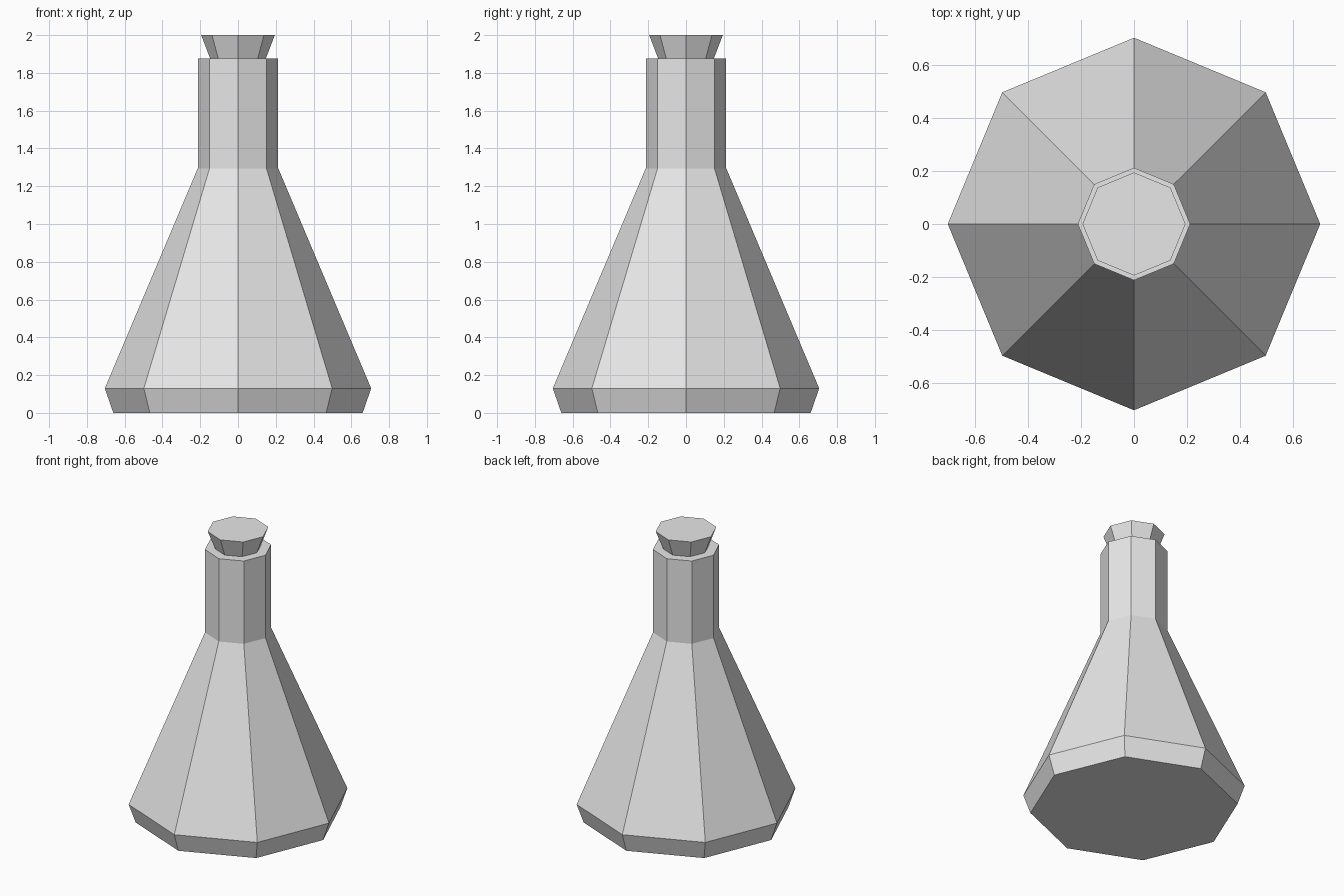
import bpy, bmesh
from math import cos, sin, tau

cube = bpy.data.objects.get("Cube")
if cube:
    bpy.data.objects.remove(cube, do_unlink=True)

SIDES = 8

grey = bpy.data.materials.new("light_grey")
grey.use_nodes = True
grey.diffuse_color = (0.8, 0.8, 0.8, 1)
grey.node_tree.nodes["Principled BSDF"].inputs["Base Color"].default_value = grey.diffuse_color


def turned_part(name, profile):
    """Closed faceted solid from (radius, height) rings, bottom to top."""
    bm = bmesh.new()
    rings = [[bm.verts.new((r * cos(tau * i / SIDES), r * sin(tau * i / SIDES), z))
              for i in range(SIDES)] for r, z in profile]
    for low, high in zip(rings, rings[1:]):
        for i in range(SIDES):
            j = (i + 1) % SIDES
            bm.faces.new((low[i], low[j], high[j], high[i]))
    bm.faces.new(rings[0][::-1])
    bm.faces.new(rings[-1])
    mesh = bpy.data.meshes.new(name)
    bm.to_mesh(mesh)
    bm.free()
    mesh.materials.append(grey)
    obj = bpy.data.objects.new(name, mesh)
    bpy.context.collection.objects.link(obj)
    return obj


# Flask: tapered foot, sloping body and straight neck
turned_part("flask_body", [(0.66, 0), (0.705, 0.13), (0.213, 1.295), (0.213, 1.875)])

# Stopper: flares outward from the neck
turned_part("stopper", [(0.147, 1.875), (0.195, 2.0)])
